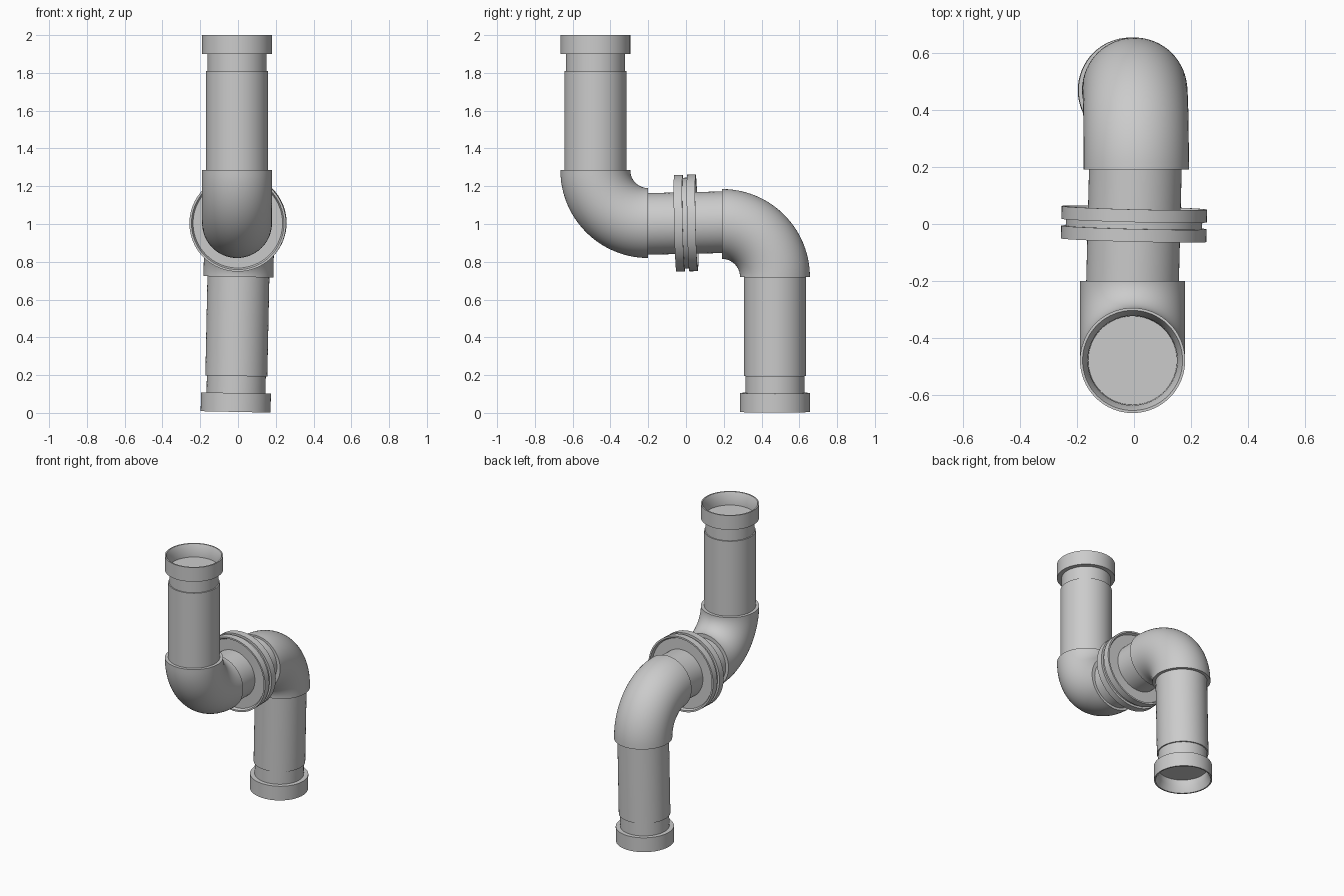
import bpy, bmesh, math
from mathutils import Matrix, Vector

if "Cube" in bpy.data.objects:
    bpy.data.objects.remove(bpy.data.objects["Cube"])

SEG = 64


def make_object(name, rings, matrix, cap=True):
    """Skin a list of rings (lists of points) and close both ends."""
    bm = bmesh.new()
    loops = [[bm.verts.new(p) for p in ring] for ring in rings]
    for a, b in zip(loops, loops[1:]):
        for i in range(SEG):
            j = (i + 1) % SEG
            bm.faces.new((a[i], a[j], b[j], b[i]))
    if cap:
        bm.faces.new(loops[0][::-1])
        bm.faces.new(loops[-1])
    bmesh.ops.recalc_face_normals(bm, faces=bm.faces[:])
    bm.transform(matrix)
    me = bpy.data.meshes.new(name)
    bm.to_mesh(me)
    bm.free()
    ob = bpy.data.objects.new(name, me)
    bpy.context.collection.objects.link(ob)
    bpy.ops.object.select_all(action='DESELECT')
    ob.select_set(True)
    bpy.context.view_layer.objects.active = ob
    bpy.ops.object.shade_smooth_by_angle(angle=math.radians(30))
    return ob


def circle(r, z):
    return [Vector((r * math.cos(2 * math.pi * i / SEG),
                    r * math.sin(2 * math.pi * i / SEG), z)) for i in range(SEG)]


def lathe(name, profile, matrix):
    """Revolve (radius, height) pairs about the local z axis."""
    return make_object(name, [circle(r, z) for r, z in profile], matrix)


def elbow(name, radius, bend, matrix):
    """Quarter bend from the vertical run to the horizontal run."""
    rings = []
    for k in range(25):
        a = math.pi / 2 * k / 24
        m = (Matrix.Translation((0, -0.48 + bend, bend))
             @ Matrix.Rotation(a, 4, 'X') @ Matrix.Translation((0, -bend, 0)))
        rings.append([m @ p for p in circle(radius, 0)])
    return make_object(name, rings, matrix)


# Upper half is upright, lower half is the same part turned over and slightly tilted
halves = {
    "upper": Matrix.Translation((-0.005, 0, 1.005)),
    "lower": (Matrix.Translation((0.008, -0.009, 1.0))
              @ Matrix.Rotation(math.radians(1.2), 4, 'Y')
              @ Matrix.Rotation(math.pi, 4, 'X')),
}
for side, m in halves.items():
    run = m @ Matrix.Translation((0, -0.48, 0))
    elbow(side + "_elbow", 0.185, 0.28, m)
    lathe(side + "_pipe", [(0.164, 0.27), (0.164, 0.805)], run)
    lathe(side + "_neck", [(0.156, 0.80), (0.156, 0.90)], run)
    # Open socket collar with a tapered mouth
    lathe(side + "_collar", [(0.15, 0.895), (0.185, 0.895), (0.185, 0.995),
                             (0.176, 0.995), (0.158, 0.955), (0.156, 0.91)], run)

# Horizontal run joining the two elbows, leaning a touch
axis = Vector((0.010, 0.4, 0.009)).normalized()
mid = (Matrix.Translation((0, 0, 1.005))
       @ axis.to_track_quat('Z', 'Y').to_matrix().to_4x4())
lathe("middle_pipe", [(0.163, -0.21), (0.163, 0.21)], mid)
lathe("gasket", [(0.24, -0.03), (0.24, 0.03)], mid)

# Pair of bolted-style flange discs with a shallow dished outer face
for name, s in (("front_flange", -1), ("back_flange", 1)):
    lathe(name, [(0.15, s * 0.012), (0.256, s * 0.012), (0.256, s * 0.057),
                 (0.245, s * 0.057), (0.237, s * 0.040), (0.15, s * 0.040)], mid)
